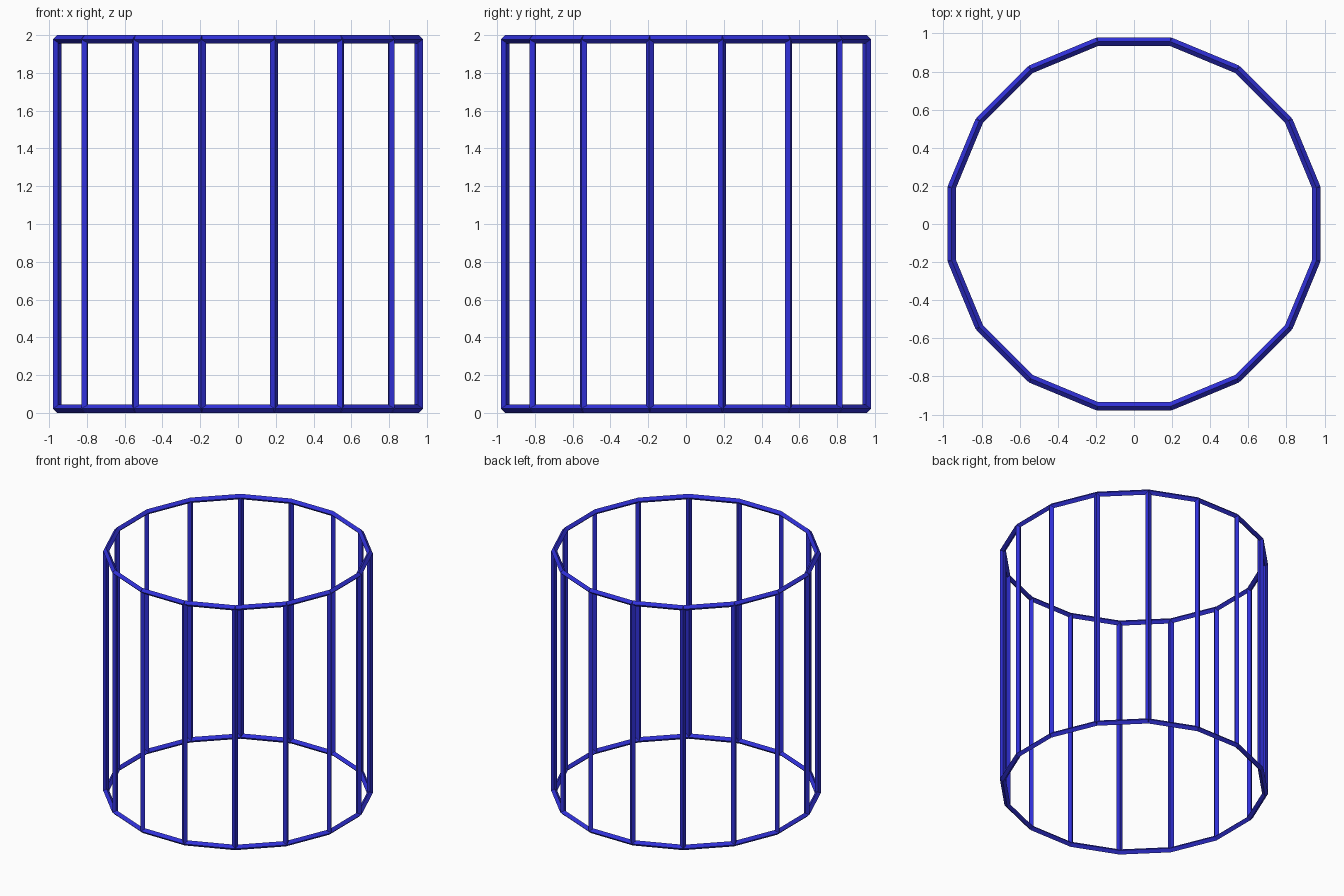
import bpy, bmesh
from math import sin, cos, pi
from mathutils import Vector

if "Cube" in bpy.data.objects:
    bpy.data.objects.remove(bpy.data.objects["Cube"])

SIDES = 16       # corners of the drum frame
RADIUS = 0.976   # corner radius at bar centrelines
R = 0.022        # half thickness of a bar
LOW, HIGH = R, 2 - R

blue = bpy.data.materials.new("blue")
blue.diffuse_color = (0.03, 0.03, 0.7, 1)
blue.use_nodes = True
blue.node_tree.nodes["Principled BSDF"].inputs["Base Color"].default_value = blue.diffuse_color


def corner(i, z):
    a = 2 * pi * (i + 0.5) / SIDES
    return Vector((RADIUS * cos(a), RADIUS * sin(a), z))


def bar(bm, p, q):
    """Square-ended bar with a diamond cross-section, ridge facing outward."""
    along = (q - p).normalized()
    out = (p + q) / 2
    out.z = 0
    out.normalize()
    across = along.cross(out)
    offsets = [out * R, across * R, -out * R, -across * R]
    a = [bm.verts.new(p + o) for o in offsets]
    b = [bm.verts.new(q + o) for o in offsets]
    for i in range(4):
        j = (i + 1) % 4
        bm.faces.new((a[i], a[j], b[j], b[i]))
    bm.faces.new(a[::-1])
    bm.faces.new(b)


def build(name, segments):
    bm = bmesh.new()
    for p, q in segments:
        bar(bm, p, q)
    bmesh.ops.recalc_face_normals(bm, faces=bm.faces)
    mesh = bpy.data.meshes.new(name)
    bm.to_mesh(mesh)
    bm.free()
    mesh.materials.append(blue)
    bpy.context.collection.objects.link(bpy.data.objects.new(name, mesh))


# Rings of straight bars at the bottom and top
for name, z in (("bottom_ring", LOW), ("top_ring", HIGH)):
    build(name, [(corner(i, z), corner(i + 1, z)) for i in range(SIDES)])

# Upright bars between the rings
build("uprights", [(corner(i, LOW), corner(i, HIGH)) for i in range(SIDES)])
